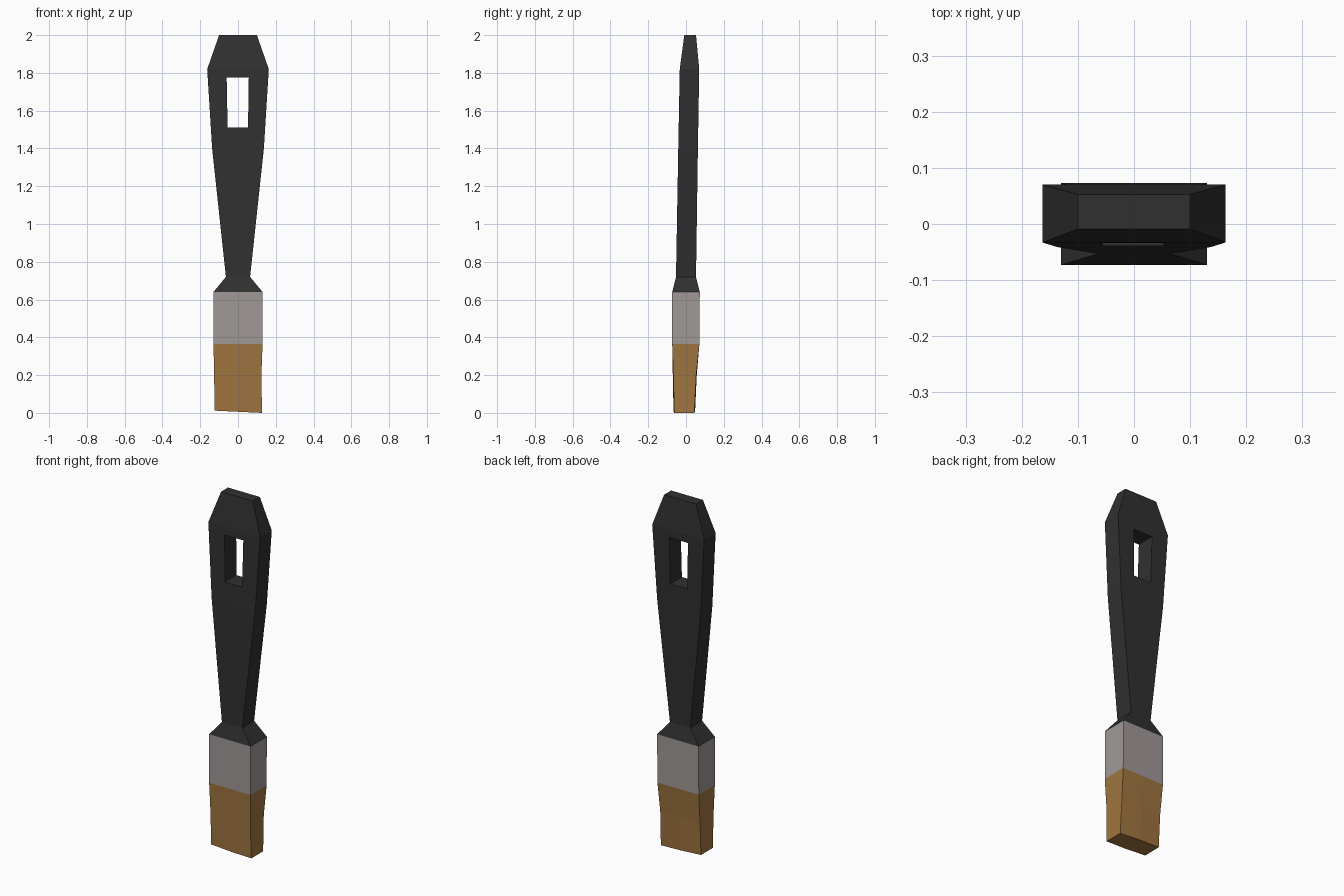
import bpy, bmesh

if "Cube" in bpy.data.objects:
    bpy.data.objects.remove(bpy.data.objects["Cube"])


def material(name, rgb):
    m = bpy.data.materials.new(name)
    m.diffuse_color = (*rgb, 1)
    m.use_nodes = True
    m.node_tree.nodes["Principled BSDF"].inputs["Base Color"].default_value = m.diffuse_color
    return m


def loft(name, rings, mat, cap_start=True, cap_end=True):
    """Skin a list of closed point loops (listed bottom to top)."""
    bm = bmesh.new()
    loops = [[bm.verts.new(p) for p in ring] for ring in rings]
    n = len(loops[0])
    for a, b in zip(loops, loops[1:]):
        for i in range(n):
            j = (i + 1) % n
            bm.faces.new((a[i], a[j], b[j], b[i]))
    if cap_start:
        bm.faces.new(loops[0][::-1])
    if cap_end:
        bm.faces.new(loops[-1])
    bmesh.ops.recalc_face_normals(bm, faces=bm.faces)
    me = bpy.data.meshes.new(name)
    bm.to_mesh(me)
    bm.free()
    ob = bpy.data.objects.new(name, me)
    bpy.context.collection.objects.link(ob)
    if mat:
        me.materials.append(mat)
    return ob


def rect(z, half_x, y0, y1):
    return [(-half_x, y0, z), (half_x, y0, z), (half_x, y1, z), (-half_x, y1, z)]


black = material("black_plastic", (0.03, 0.03, 0.03))
metal = material("ferrule_metal", (0.35, 0.32, 0.31))
hair = material("bristle_brown", (0.35, 0.18, 0.05))

# Handle: flared neck, tapering grip, chamfered end
handle = loft("handle", [
    rect(0.64, 0.13, -0.073, 0.073),
    rect(0.72, 0.064, -0.053, 0.053),
    rect(1.40, 0.137, -0.041, 0.063),
    rect(1.82, 0.163, -0.033, 0.07),
    rect(2.00, 0.10, -0.009, 0.053),
], black)

# Hanging slot cut through the grip
cutter = loft("slot_cutter", [
    [(-0.055, -0.3, 1.51), (0.053, -0.3, 1.51), (0.053, 0.3, 1.51), (-0.055, 0.3, 1.51)],
    [(-0.06, -0.3, 1.775), (0.057, -0.3, 1.775), (0.057, 0.3, 1.775), (-0.06, 0.3, 1.775)],
], black)
cutter.hide_render = True
mod = handle.modifiers.new("slot", 'BOOLEAN')
mod.operation = 'DIFFERENCE'
mod.solver = 'EXACT'
mod.object = cutter
bpy.context.view_layer.objects.active = handle
bpy.ops.object.modifier_apply(modifier=mod.name)
bpy.data.objects.remove(cutter)

# Metal ferrule
loft("ferrule", [
    rect(0.365, 0.13, -0.073, 0.071),
    rect(0.64, 0.13, -0.073, 0.073),
], metal, False, False)


# Bristles: middle loop on the wide faces, slightly uneven tip
def bristle_ring(z, x0, x1, y0, y1, bulge=0.0, tilt=0.0):
    m = (x0 + x1) / 2
    return [(x0, y0, z + tilt), (m, y0 - bulge, z + tilt / 2), (x1, y0, z),
            (x1, y1, z), (m, y1 + bulge, z + tilt / 2), (x0, y1, z + tilt)]


loft("bristles", [
    bristle_ring(0.0, -0.125, 0.127, -0.062, 0.044, 0.004, 0.012),
    bristle_ring(0.20, -0.126, 0.124, -0.067, 0.054, 0.003),
    bristle_ring(0.365, -0.13, 0.13, -0.073, 0.071),
], hair, True, False)
